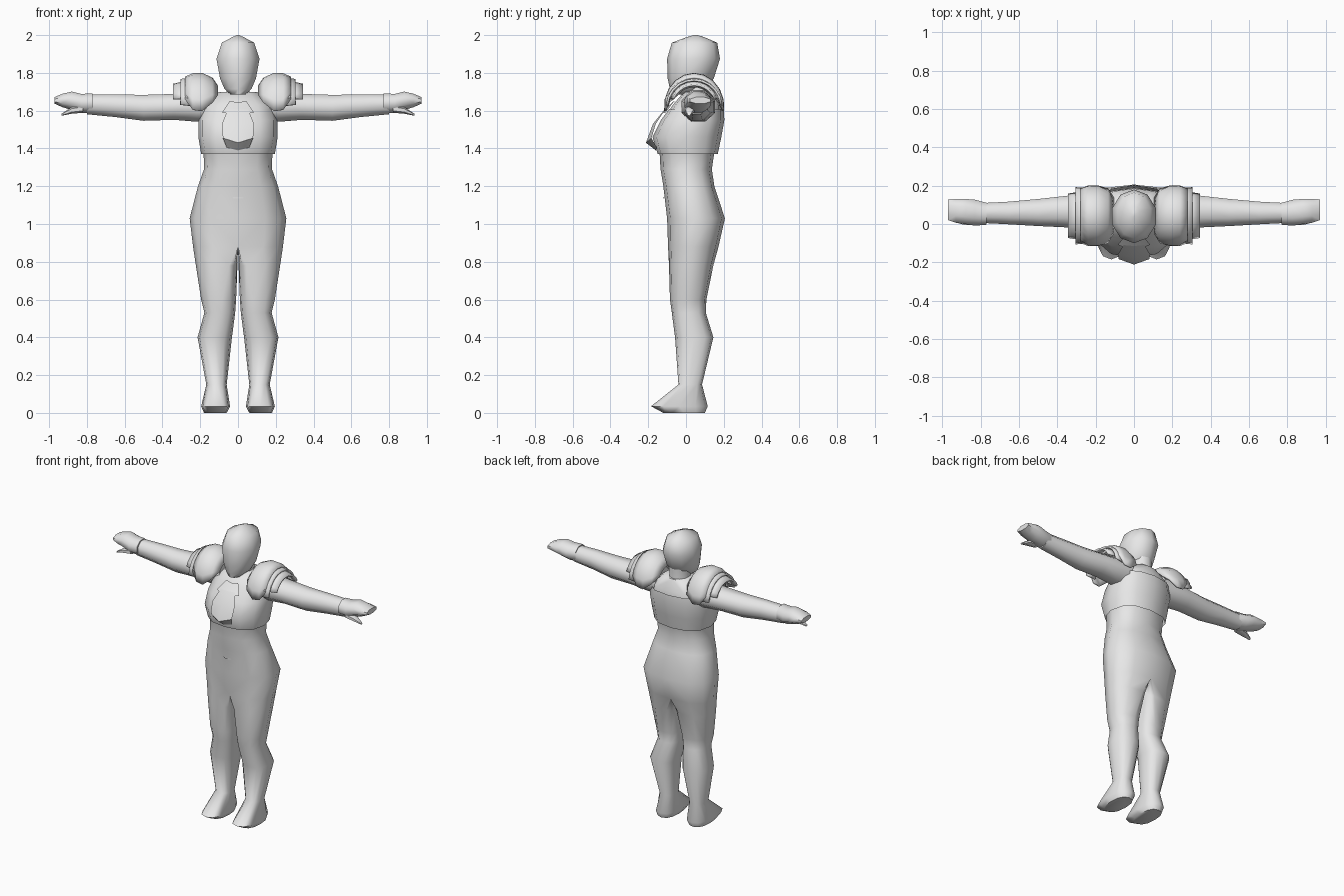
import bpy, bmesh, math

if "Cube" in bpy.data.objects:
    bpy.data.objects.remove(bpy.data.objects["Cube"])

grey = bpy.data.materials.new("light_grey")
grey.diffuse_color = (0.8, 0.8, 0.8, 1)
grey.use_nodes = True
grey.node_tree.nodes["Principled BSDF"].inputs["Base Color"].default_value = grey.diffuse_color


def finish(name, bm, mirror=True, angle=60, thickness=0):
    bmesh.ops.recalc_face_normals(bm, faces=bm.faces)
    # open the centre seam so both halves join smoothly
    if mirror:
        seam = [f for f in bm.faces if all(abs(v.co.x) < 1e-4 for v in f.verts)]
        bmesh.ops.delete(bm, geom=seam, context='FACES')
    me = bpy.data.meshes.new(name)
    bm.to_mesh(me)
    bm.free()
    me.materials.append(grey)
    ob = bpy.data.objects.new(name, me)
    bpy.context.collection.objects.link(ob)
    bpy.ops.object.select_all(action='DESELECT')
    ob.select_set(True)
    bpy.context.view_layer.objects.active = ob
    bpy.ops.object.shade_smooth_by_angle(angle=math.radians(angle))
    if thickness:
        sol = ob.modifiers.new("thickness", 'SOLIDIFY')
        sol.thickness = thickness
        sol.offset = -1
    if mirror:
        mir = ob.modifiers.new("mirror", 'MIRROR')
        mir.use_clip = True
        mir.merge_threshold = 0.0005
    return ob


def loft(name, rings, closed=True, caps=True, **kw):
    bm = bmesh.new()
    rows = [[bm.verts.new(p) for p in ring] for ring in rings]
    n = len(rows[0])
    for a, b in zip(rows, rows[1:]):
        for i in range(n if closed else n - 1):
            j = (i + 1) % n
            bm.faces.new((a[i], a[j], b[j], b[i]))
    if caps:
        bm.faces.new(rows[0])
        bm.faces.new(rows[-1])
    return finish(name, bm, **kw)


def soft(v, p=0.82):
    return math.copysign(abs(v) ** p, v) if abs(v) > 1e-6 else 0.0


def half_ring(z, xin, xout, yf, yb, d, n=12):
    """Ring that blends from a full leg oval (d=0) to a half torso oval (d=1)."""
    pts = []
    for i in range(n):
        a = 2 * math.pi * i / n
        s, c = soft(math.sin(a)), soft(math.cos(a))
        oval = (xin + xout) / 2 + (xout - xin) / 2 * s
        dee = xin + (xout - xin) * max(0, s)
        pts.append((oval + (dee - oval) * d, (yf + yb) / 2 - (yb - yf) / 2 * c, z))
    return pts


def z_ring(z, yc, rx, ry, n=10):
    return [(rx * math.sin(2 * math.pi * i / n), yc - ry * math.cos(2 * math.pi * i / n), z)
            for i in range(n)]


def x_ring(x, y0, y1, z0, z1, n=8):
    pts = []
    for i in range(n):
        a = 2 * math.pi * (i + 0.5) / n
        pts.append((x, (y0 + y1) / 2 + (y1 - y0) / 2 * math.cos(a) * 1.06,
                    (z0 + z1) / 2 + (z1 - z0) / 2 * math.sin(a) * 1.06))
    return pts


# Feet, legs and torso as one mirrored half
body = [
    (0.0, .06, .18, -.12, .10, 0), (.035, .042, .195, -.185, .115, 0),
    (.15, .06, .168, -.04, .085, 0), (.4, .032, .214, -.058, .145, 0),
    (.53, .015, .178, -.075, .105, .1), (.6, .01, .195, -.085, .108, .2),
    (.78, .003, .223, -.09, .145, .6), (.88, 0, .238, -.095, .172, 1),
    (1.03, 0, .256, -.1, .206, 1), (1.2, 0, .212, -.12, .15, 1),
    (1.29, 0, .18, -.135, .137, 1), (1.38, 0, .182, -.14, .15, 1),
    (1.46, 0, .2, -.165, .175, 1), (1.55, 0, .205, -.12, .19, 1),
    (1.63, 0, .185, -.07, .185, 1), (1.7, 0, .10, -.01, .15, 1),
]
loft("body", [half_ring(*r) for r in body])

# Chest armour shell around the ribs
vest = [(1.37, 0, .195, -.15, .168, 1), (1.46, 0, .21, -.177, .187, 1),
        (1.55, 0, .21, -.133, .203, 1), (1.61, 0, .195, -.088, .2, 1)]
loft("chest_armour", [half_ring(*r) for r in vest], caps=False)

# Neck and head
loft("neck", [z_ring(1.62, .06, .09, .09), z_ring(1.7, .065, .065, .075),
              z_ring(1.8, .065, .07, .08)], mirror=False)
head = [(1.685, -.03, .04, .05), (1.715, .0, .075, .085), (1.77, .025, .1, .122),
        (1.875, .04, .12, .14), (1.96, .045, .09, .12), (1.99, .05, .03, .045),
        (2.0, .05, .006, .01)]
loft("head", [z_ring(*r) for r in head], mirror=False)

# Arms
arm = [(.13, -.02, .15, 1.54, 1.71), (.22, -.025, .155, 1.54, 1.70),
       (.34, -.02, .15, 1.55, 1.69), (.5, -.012, .132, 1.545, 1.685),
       (.65, -.003, .118, 1.565, 1.687), (.8, .005, .11, 1.58, 1.685)]
loft("arm", [x_ring(*r) for r in arm])

# Gloves with flared cuff and a separate thumb
hand = [(.77, -.005, .112, 1.587, 1.692), (.83, -.01, .128, 1.588, 1.69),
        (.88, -.002, .132, 1.602, 1.702), (.93, .005, .132, 1.618, 1.69),
        (.972, .02, .13, 1.637, 1.672)]
loft("glove", [x_ring(*r) for r in hand])
thumb = [(.82, -.005, .05, 1.59, 1.63), (.88, -.008, .045, 1.585, 1.618),
         (.935, .008, .025, 1.573, 1.583)]
loft("thumb", [x_ring(*r, n=6) for r in thumb])


# Layered shoulder pads, arched over the arm
def pad(name, rows, steps=10):
    rings = []
    for x, ry, h, ext in rows:
        ring = []
        for i in range(steps + 1):
            a = math.radians(ext * (2 * i / steps - 1))
            ring.append((x, .043 + ry * math.sin(a), 1.62 + h * math.cos(a)))
        rings.append(ring)
    loft(name, rings, closed=False, caps=False, angle=45, thickness=.012)


pad("shoulder_dome", [(.105, .115, .11, 55), (.135, .145, .155, 82), (.19, .16, .18, 97),
                      (.24, .158, .178, 95), (.28, .148, .16, 75)])
pad("shoulder_plate", [(.24, .145, .155, 88), (.305, .15, .148, 85)])
pad("shoulder_rim", [(.27, .135, .14, 72), (.345, .125, .122, 68)])


# Faceted plates on the front of the chest
def plate(name, pts, faces):
    bm = bmesh.new()
    vs = [bm.verts.new(p) for p in pts]
    for f in faces:
        bm.faces.new([vs[i] for i in f])
    finish(name, bm, angle=20)


plate("breast_plate",
      [(0, -.115, 1.605), (.055, -.11, 1.605), (.085, -.16, 1.53), (.08, -.183, 1.455),
       (0, -.212, 1.43), (0, -.175, 1.53), (.06, -.155, 1.405), (0, -.16, 1.39)],
      [(0, 1, 2, 5), (5, 2, 3, 4), (4, 3, 6, 7)])
plate("collar_plate",
      [(0, -.072, 1.645), (.045, -.062, 1.65), (.085, -.108, 1.59), (.045, -.125, 1.585),
       (0, -.14, 1.57)],
      [(0, 1, 3, 4), (1, 2, 3)])

# Small belly crease
plate("belly_crease",
      [(0, -.119, 1.143), (.03, -.116, 1.143), (.025, -.116, 1.136), (0, -.119, 1.135)],
      [(0, 1, 2, 3)])
